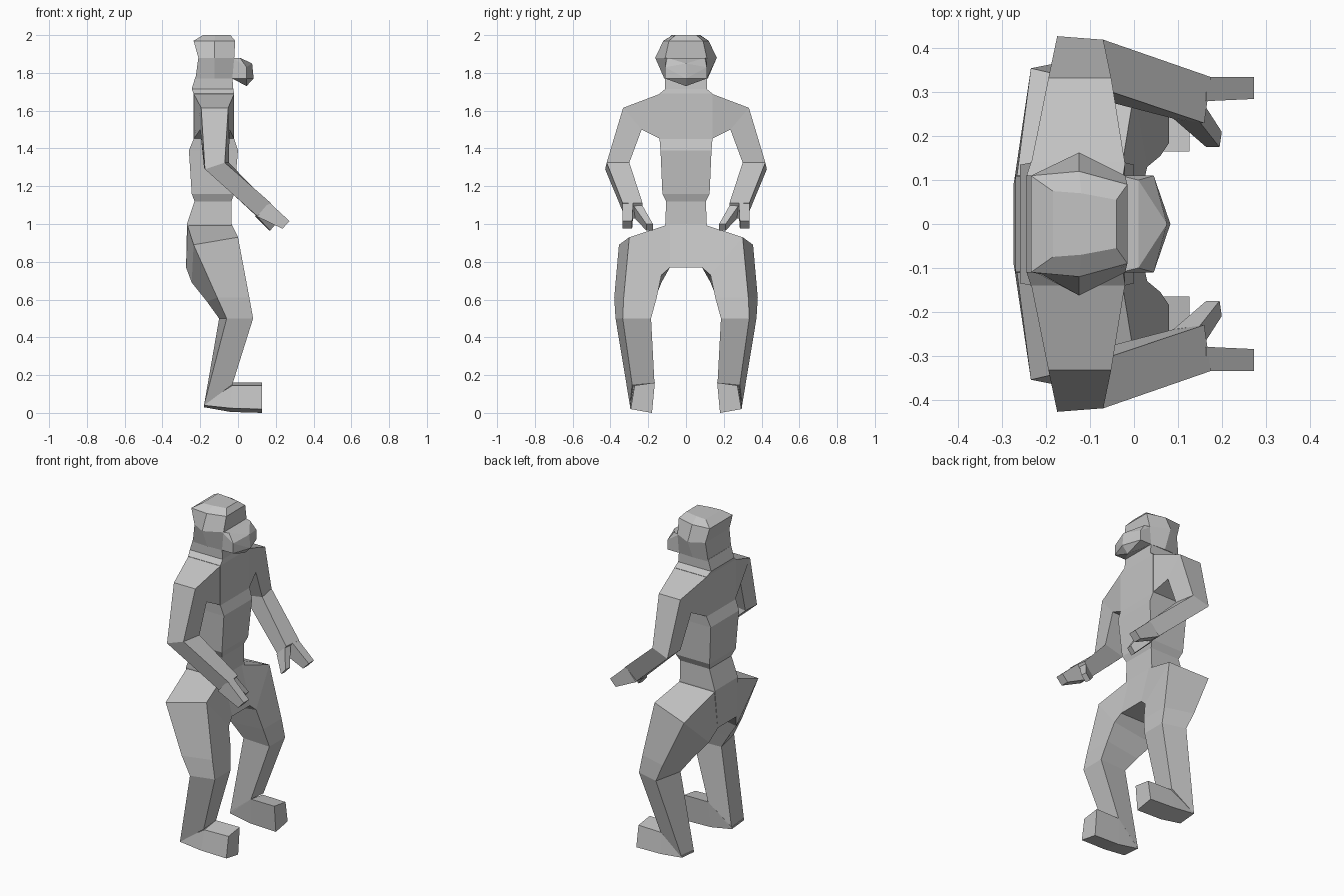
import bpy, bmesh

grey = bpy.data.materials.new("plain grey")
grey.diffuse_color = (0.55, 0.55, 0.55, 1)


def finish(name, bm):
    """Turn a bmesh into a flat shaded grey object."""
    bmesh.ops.recalc_face_normals(bm, faces=bm.faces[:])
    me = bpy.data.meshes.new(name)
    bm.to_mesh(me)
    bm.free()
    me.materials.append(grey)
    ob = bpy.data.objects.new(name, me)
    bpy.context.collection.objects.link(ob)
    return ob


def loft(name, rings, side=1):
    """Skin a list of equal-sized rings and cap both ends."""
    bm = bmesh.new()
    vs = [[bm.verts.new((x, y * side, z)) for x, y, z in r] for r in rings]
    n = len(rings[0])
    for a, b in zip(vs, vs[1:]):
        for i in range(n):
            j = (i + 1) % n
            bm.faces.new((a[i], a[j], b[j], b[i]))
    bm.faces.new(vs[0])
    bm.faces.new(vs[-1])
    return finish(name, bm)


# Torso and neck: height, back x, front x, half width
torso = [(0.77, -0.275, 0.02, 0.09), (1.0, -0.27, -0.035, 0.11),
         (1.12, -0.23, -0.035, 0.105), (1.16, -0.245, -0.02, 0.125),
         (1.39, -0.26, 0.0, 0.135), (1.45, -0.235, -0.02, 0.14),
         (1.69, -0.235, -0.02, 0.14), (1.715, -0.245, -0.025, 0.11),
         (1.78, -0.225, -0.03, 0.11)]
loft("torso", [[(b, -w, z), (f, -w, z), (f, w, z), (b, w, z)]
               for z, b, f, w in torso])

# Head: six-sided rings given as height and (x, half width) at back, middle, front
head = [(1.77, (-0.225, 0.11), (-0.125, 0.115), (-0.03, 0.11)),
        (1.88, (-0.21, 0.115), (-0.125, 0.163), (-0.02, 0.11)),
        (1.97, (-0.235, 0.11), (-0.125, 0.12), (-0.015, 0.09)),
        (2.0, (-0.185, 0.075), (-0.12, 0.07), (-0.04, 0.055))]
loft("head", [[(x, -w, z) for x, w in p] + [(x, w, z) for x, w in p[::-1]]
              for z, *p in head])

# Pointed muzzle
bm = bmesh.new()
for x, y, z in [(-0.03, 0.11, 1.88), (0.01, 0.10, 1.88), (0.045, 0.11, 1.83),
                (0.045, 0.11, 1.77), (-0.03, 0.11, 1.77)]:
    for s in (1, -1):
        bm.verts.new((x, y * s, z))
for p in [(0.075, 0, 1.85), (0.083, 0, 1.77), (0.045, 0, 1.73)]:
    bm.verts.new(p)
bmesh.ops.convex_hull(bm, input=bm.verts[:])
bmesh.ops.dissolve_limit(bm, angle_limit=0.02, verts=bm.verts[:], edges=bm.edges[:])
finish("muzzle", bm)

for side, word in ((1, "left"), (-1, "right")):
    # Shoulder, upper arm and forearm
    loft(word + "_arm", [
        [(-0.235, 0.135, 1.69), (-0.02, 0.135, 1.69), (-0.02, 0.135, 1.45), (-0.235, 0.135, 1.45)],
        [(-0.195, 0.333, 1.615), (-0.052, 0.333, 1.615), (-0.045, 0.235, 1.5), (-0.2, 0.235, 1.5)],
        [(-0.175, 0.428, 1.29), (-0.07, 0.42, 1.325), (-0.048, 0.3, 1.325), (-0.18, 0.31, 1.3)],
        [(0.115, 0.32, 1.03), (0.175, 0.335, 1.11), (0.16, 0.23, 1.11), (0.11, 0.235, 1.03)],
    ], side)
    # Fingers and thumb
    loft(word + "_fingers", [
        [(0.10, 0.335, 1.04), (0.165, 0.335, 1.115), (0.165, 0.28, 1.115), (0.10, 0.28, 1.04)],
        [(0.235, 0.335, 0.975), (0.273, 0.335, 1.015), (0.273, 0.285, 1.015), (0.235, 0.285, 0.975)],
    ], side)
    loft(word + "_thumb", [
        [(0.10, 0.28, 1.04), (0.155, 0.28, 1.10), (0.15, 0.232, 1.10), (0.09, 0.24, 1.04)],
        [(0.17, 0.21, 0.965), (0.2, 0.21, 1.0), (0.195, 0.175, 1.0), (0.165, 0.175, 0.965)],
    ], side)
    # Hip, thigh and shin
    loft(word + "_leg", [
        [(-0.27, 0.085, 1.0), (-0.035, 0.085, 1.0), (0.02, 0.085, 0.77), (-0.275, 0.085, 0.77)],
        [(-0.235, 0.355, 0.89), (0.0, 0.30, 0.93), (0.03, 0.13, 0.73), (-0.245, 0.13, 0.69)],
        [(-0.11, 0.38, 0.61), (0.06, 0.33, 0.61), (0.06, 0.155, 0.61), (-0.165, 0.17, 0.59)],
        [(-0.06, 0.373, 0.5), (0.08, 0.335, 0.5), (0.08, 0.185, 0.5), (-0.1, 0.195, 0.5)],
        [(-0.18, 0.297, 0.04), (-0.03, 0.285, 0.15), (-0.03, 0.167, 0.16), (-0.18, 0.18, 0.03)],
    ], side)
    # Foot, tapering up at the heel
    loft(word + "_foot", [
        [(-0.18, 0.297, 0.05), (-0.18, 0.18, 0.04), (-0.18, 0.18, 0.03), (-0.18, 0.297, 0.04)],
        [(-0.03, 0.278, 0.145), (-0.03, 0.167, 0.16), (-0.04, 0.18, 0.005), (-0.04, 0.297, 0.025)],
        [(0.127, 0.272, 0.145), (0.127, 0.165, 0.16), (0.127, 0.18, 0.0), (0.127, 0.293, 0.02)],
    ], side)
